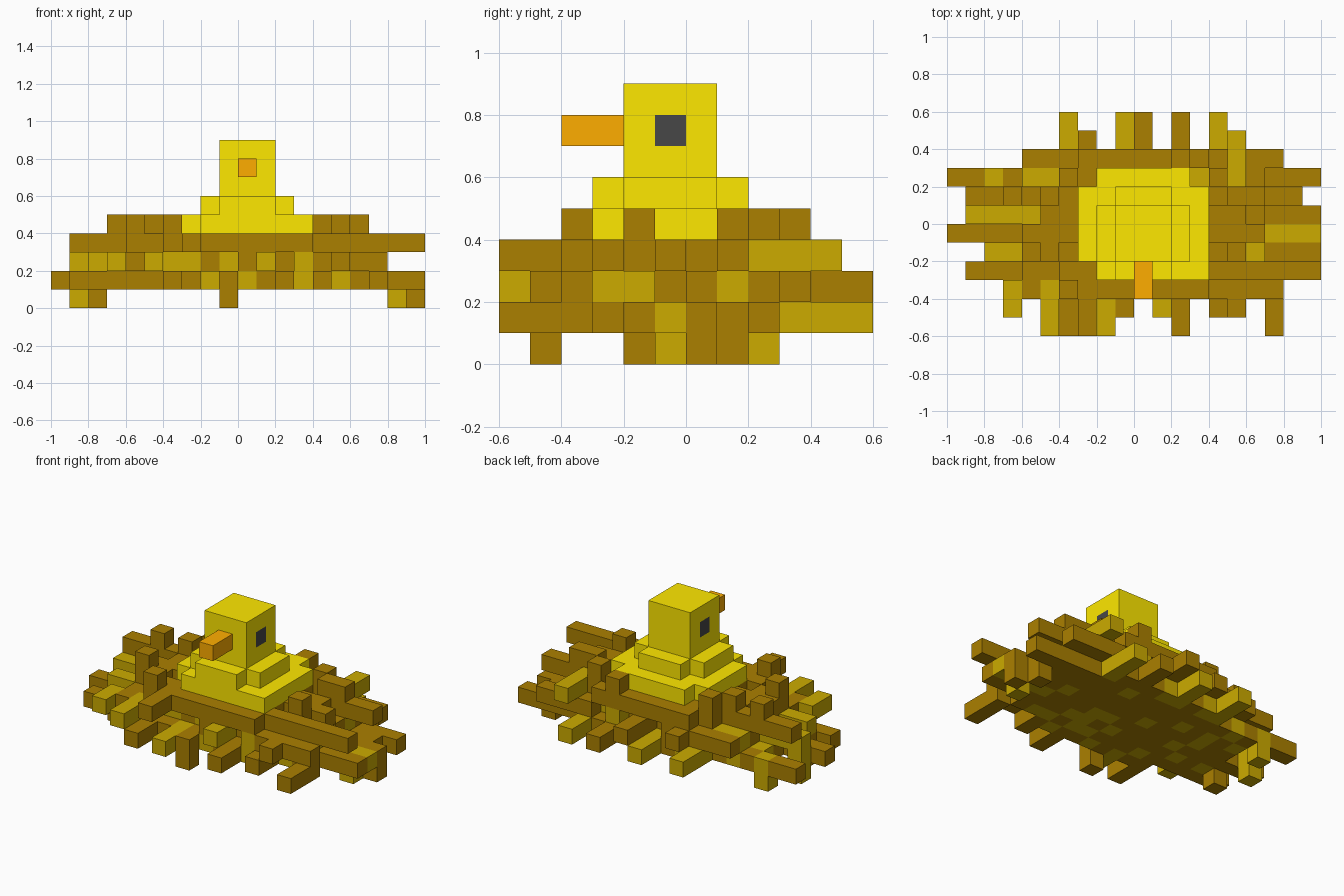
import bpy, bmesh, random
from mathutils import Vector

if "Cube" in bpy.data.objects:
    bpy.data.objects.remove(bpy.data.objects["Cube"])

random.seed(4)
U = 0.1  # voxel size


def material(name, rgb):
    m = bpy.data.materials.new(name)
    lin = [c / 12.92 if c < 0.04 else ((c + 0.055) / 1.055) ** 2.4 for c in rgb]
    m.diffuse_color = (*lin, 1)
    m.use_nodes = True
    m.node_tree.nodes["Principled BSDF"].inputs["Base Color"].default_value = m.diffuse_color
    return m


DARK = material("dark_twig", (0.67, 0.50, 0.0))
LIGHT = material("light_twig", (0.80, 0.67, 0.0))
YELLOW = material("yellow_down", (1.0, 0.91, 0.0))
ORANGE = material("orange_beak", (1.0, 0.68, 0.0))
BLACK = material("dark_eye", (0.28, 0.28, 0.28))

SIDES = {
    (1, 0, 0): ((1, 0, 0), (1, 1, 0), (1, 1, 1), (1, 0, 1)),
    (-1, 0, 0): ((0, 0, 0), (0, 0, 1), (0, 1, 1), (0, 1, 0)),
    (0, 1, 0): ((0, 1, 0), (0, 1, 1), (1, 1, 1), (1, 1, 0)),
    (0, -1, 0): ((0, 0, 0), (1, 0, 0), (1, 0, 1), (0, 0, 1)),
    (0, 0, 1): ((0, 0, 1), (1, 0, 1), (1, 1, 1), (0, 1, 1)),
    (0, 0, -1): ((0, 0, 0), (0, 1, 0), (1, 1, 0), (1, 0, 0)),
}


def voxel_object(name, cells, mats):
    """cells maps (i, j, k) to a material slot; only exposed faces are made."""
    bm = bmesh.new()
    for cell, slot in cells.items():
        c = Vector(cell)
        for d, quad in SIDES.items():
            if tuple(a + b for a, b in zip(cell, d)) not in cells:
                f = bm.faces.new([bm.verts.new((c + Vector(q)) * U) for q in quad])
                f.material_index = slot
    bmesh.ops.remove_doubles(bm, verts=bm.verts[:], dist=0.001)
    me = bpy.data.meshes.new(name)
    bm.to_mesh(me)
    bm.free()
    for m in mats:
        me.materials.append(m)
    ob = bpy.data.objects.new(name, me)
    bpy.context.collection.objects.link(ob)


def fill(cells, x0, x1, y0, y1, z0, z1, slot=0):
    for i in range(x0, x1):
        for j in range(y0, y1):
            for k in range(z0, z1):
                cells[i, j, k] = slot


# Nest core: three stacked oval layers, ragged towards the rim
nest = {}
for k, rx, ry, light in ((1, 8.0, 4.45, 0.3), (2, 7.4, 4.3, 0.4), (3, 6.2, 4.1, 0)):
    for i in range(-10, 10):
        for j in range(-6, 6):
            r = (i / rx) ** 2 + ((j + 0.5) / ry) ** 2
            ragged = k > 1 and r > 0.55 and random.random() < 0.35
            if r < 1 and not ragged:
                nest[i, j, k] = int(random.random() < light)

# Twigs poking out sideways: layer, x range, row, shade (1 is light)
for k, x0, x1, j, s in (
        (1, -10, -6, 2, 0), (3, -9, -5, 1, 0), (2, -9, -5, 0, 1), (1, -10, -4, -1, 0),
        (2, -8, -5, -2, 1), (1, -9, -5, -3, 0), (1, 6, 10, 2, 0), (3, 5, 9, 1, 0),
        (1, 6, 10, 0, 0), (1, 6, 10, -1, 1), (1, 4, 10, -2, 0), (3, 4, 10, -3, 0),
        (2, -6, -3, 3, 0), (2, 4, 8, 3, 0), (2, -7, -4, -4, 0), (2, 5, 8, -4, 0)):
    fill(nest, x0, x1, j, j + 1, k, k + 1, s)

# Twigs poking out at the front and back: layer, column, row range, shade
for k, i, y0, y1, s in (
        (1, -4, 3, 6, 1), (3, -3, 3, 4, 0), (2, -3, 3, 5, 0), (1, -1, 3, 6, 1),
        (2, 0, 3, 6, 0), (1, 2, 3, 6, 0), (1, 4, 3, 6, 1), (3, 5, 2, 5, 1),
        (2, -7, -5, -3, 1), (2, -5, -6, -3, 1), (1, -4, -6, -3, 0), (3, -3, -6, -3, 0),
        (1, -2, -6, -3, 1), (2, 1, -5, -3, 1), (1, 2, -6, -3, 0), (1, 4, -5, -3, 0),
        (2, 5, -5, -3, 0), (1, 7, -6, -3, 0)):
    fill(nest, i, i + 1, y0, y1, k, k + 1, s)

# Low tips touching the ground, and raised tips on the rim
for i, j, s in ((-1, -5, 0), (-9, 0, 1), (-8, 2, 1), (-8, -2, 0), (8, -1, 1),
                (9, 0, 0), (8, 1, 0)):
    fill(nest, i, i + 1, j, j + 1, 0, 2, s)
for i, j in ((-7, 1), (-6, -2), (-5, 1), (-4, 2), (-4, -4), (2, 3),
             (4, 2), (5, -2), (5, 1), (6, 1)):
    fill(nest, i, i + 1, j, j + 1, 3, 5, 0)
voxel_object("nest", nest, [DARK, LIGHT])

# Chick: stepped body, square head and flush eyes
chick = {}
fill(chick, -3, 4, -2, 2, 4, 5)
fill(chick, -2, 3, -3, 3, 4, 5)
fill(chick, 3, 4, -3, -2, 4, 5)
fill(chick, -2, 3, -2, 1, 5, 6)
fill(chick, -1, 2, -3, 2, 5, 6)
fill(chick, -1, 2, -2, 1, 6, 9)
for i in (-1, 1):
    chick[i, -1, 7] = 1
voxel_object("chick", chick, [YELLOW, BLACK])

# Beak
beak = {}
fill(beak, 0, 1, -4, -2, 7, 8)
voxel_object("beak", beak, [ORANGE])
